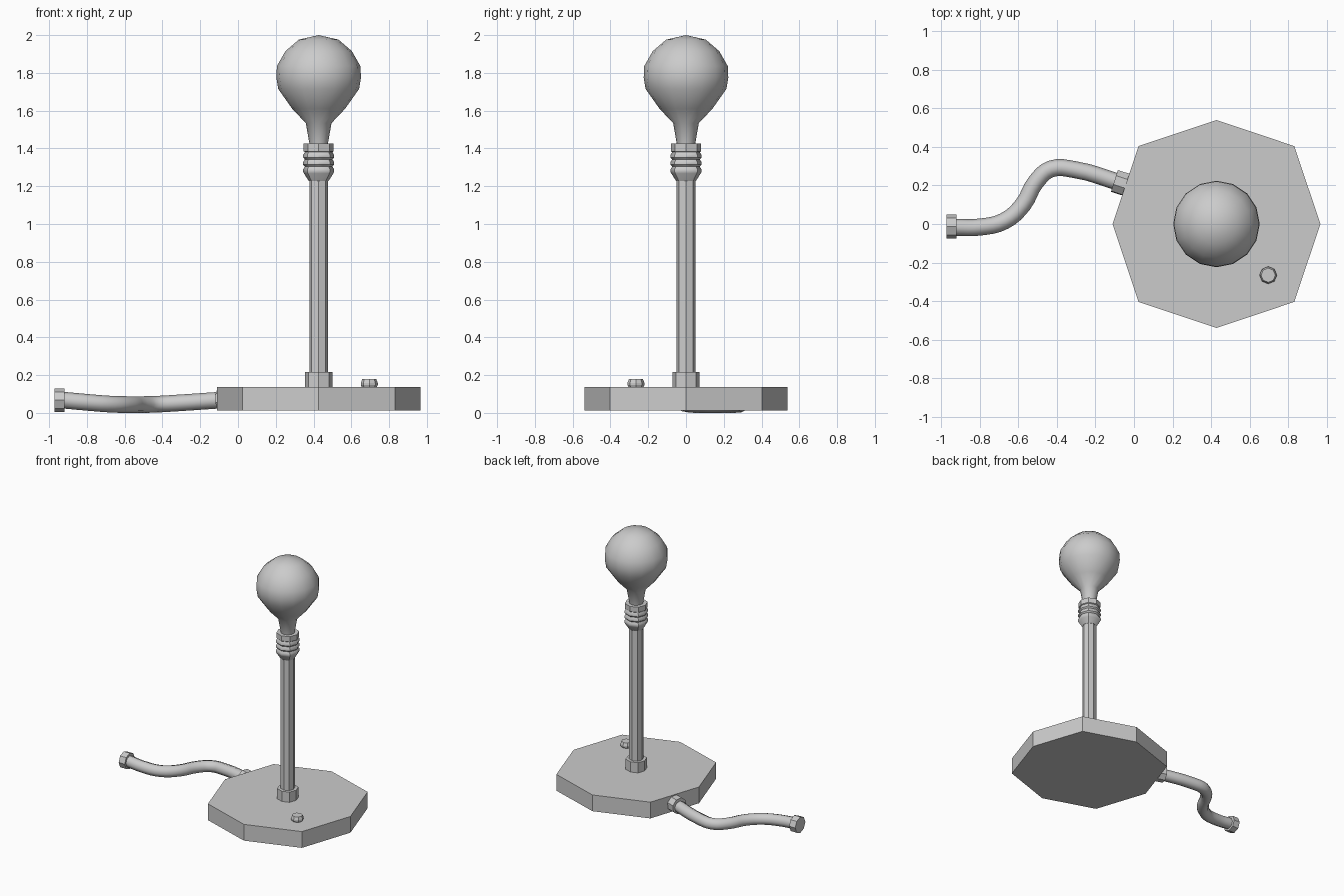
import bpy, bmesh, math
from mathutils import Vector

if "Cube" in bpy.data.objects:
    bpy.data.objects.remove(bpy.data.objects["Cube"])

CX = 0.427  # lamp axis


def lathe(name, profile, sides, origin, diag=1.0, axis=(0, 0, 1), smooth=None, turn=0.0):
    """Stack rings (radius, height) along an axis; diag scales every second corner."""
    bm = bmesh.new()
    rot = Vector((0, 0, 1)).rotation_difference(Vector(axis))
    rings = []
    for r, h in profile:
        ring = []
        for i in range(sides):
            a = 2 * math.pi * i / sides + turn
            k = r * (diag if i % 2 else 1)
            p = rot @ Vector((k * math.cos(a), k * math.sin(a), h))
            ring.append(bm.verts.new(p + Vector(origin)))
        rings.append(ring)
    for lo, hi in zip(rings, rings[1:]):
        for i in range(sides):
            j = (i + 1) % sides
            bm.faces.new((lo[i], lo[j], hi[j], hi[i]))
    bm.faces.new(rings[0][::-1])
    bm.faces.new(rings[-1])
    bmesh.ops.remove_doubles(bm, verts=bm.verts, dist=1e-5)
    bmesh.ops.recalc_face_normals(bm, faces=bm.faces)
    mesh = bpy.data.meshes.new(name)
    bm.to_mesh(mesh)
    bm.free()
    ob = bpy.data.objects.new(name, mesh)
    bpy.context.collection.objects.link(ob)
    if smooth:
        bpy.ops.object.select_all(action='DESELECT')
        bpy.context.view_layer.objects.active = ob
        ob.select_set(True)
        bpy.ops.object.shade_smooth_by_angle(angle=math.radians(smooth))
    return ob


# Base plate, pole and collar
lathe("base", [(0.538, 0.012), (0.538, 0.138)], 8, (CX, 0, 0), 1.06)
lathe("collar", [(0.072, 0.13), (0.072, 0.217)], 8, (CX, 0, 0), 1.06)
lathe("pole", [(0.049, 0.2), (0.049, 1.24)], 8, (CX, 0, 0), 1.06)

# Ridged socket with a plain top ring
socket = [(0.052, 1.227), (0.078, 1.268)]
for z in (1.268, 1.306, 1.344):
    socket += [(0.082, z + 0.008), (0.082, z + 0.022), (0.073, z + 0.036)]
socket += [(0.079, 1.385), (0.079, 1.425)]
lathe("socket", socket, 8, (CX, 0, 0), 1.03, smooth=40)

# Bulb
bulb = [(0.048, 1.42), (0.068, 1.534), (0.14, 1.61), (0.214, 1.715), (0.224, 1.775),
        (0.221, 1.836), (0.176, 1.915), (0.105, 1.976), (0.0, 2.0)]
lathe("bulb", bulb, 16, (CX, 0, 0), smooth=60)

# Switch button
lathe("button", [(0.036, 0.13), (0.045, 0.148), (0.045, 0.158), (0.037, 0.179)], 8,
      (0.695, -0.265, 0))

# Cable
path = [(-0.93, -0.017, 0.068), (-0.8, -0.016, 0.056), (-0.67, 0.016, 0.046),
        (-0.575, 0.10, 0.044), (-0.51, 0.215, 0.044), (-0.43, 0.285, 0.046),
        (-0.31, 0.282, 0.053), (-0.06, 0.21, 0.07)]
curve = bpy.data.curves.new("cable", 'CURVE')
curve.dimensions = '3D'
curve.bevel_depth = 0.044
curve.bevel_resolution = 2
curve.resolution_u = 4
curve.use_fill_caps = True
spline = curve.splines.new('BEZIER')
spline.bezier_points.add(len(path) - 1)
for bp, co in zip(spline.bezier_points, path):
    bp.co = co
    bp.handle_left_type = bp.handle_right_type = 'AUTO'
cable = bpy.data.objects.new("cable", curve)
bpy.context.collection.objects.link(cable)

# Nuts at the free end and where the cable enters the base
nut = [(0.062, -0.033), (0.062, 0.033)]
lathe("cable_end_nut", [(0.062, -0.026), (0.062, 0.026)], 8, (-0.945, -0.014, 0.068), axis=(1, 0, 0))
lathe("cable_base_nut", nut, 8, (-0.07, 0.213, 0.073), axis=(0.952, -0.305, 0))
